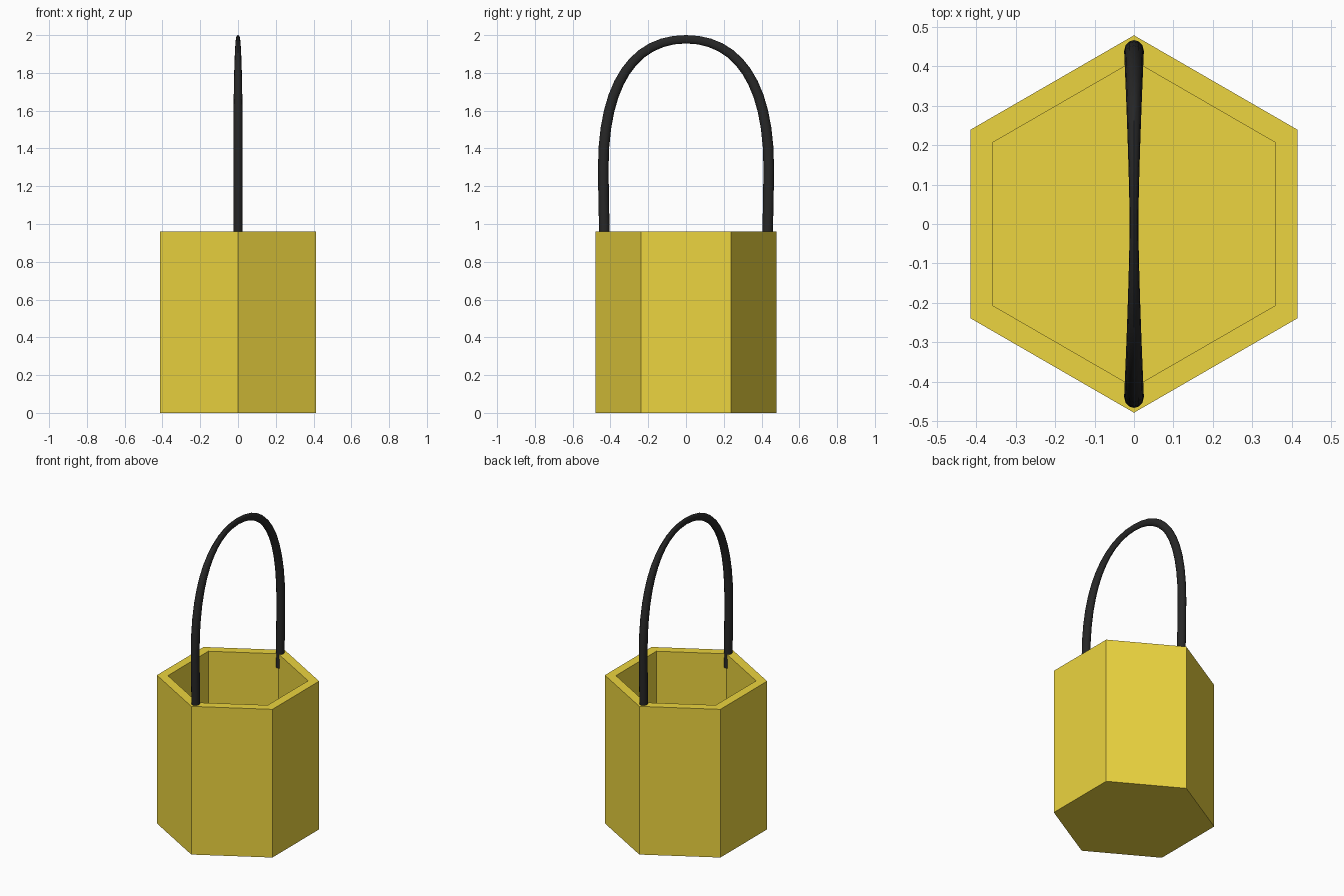
import bpy, bmesh, math
from mathutils import Vector

if "Cube" in bpy.data.objects:
    bpy.data.objects.remove(bpy.data.objects["Cube"])


def finish(bm, name, color):
    bmesh.ops.recalc_face_normals(bm, faces=bm.faces)
    me = bpy.data.meshes.new(name)
    bm.to_mesh(me)
    bm.free()
    ob = bpy.data.objects.new(name, me)
    bpy.context.collection.objects.link(ob)
    mat = bpy.data.materials.new(name + "_material")
    mat.diffuse_color = color
    mat.use_nodes = True
    mat.node_tree.nodes["Principled BSDF"].inputs["Base Color"].default_value = mat.diffuse_color
    me.materials.append(mat)
    return ob


def skin(bm, rings):
    """Join equal-length point rings into a capped closed surface."""
    rows = [[bm.verts.new(p) for p in ring] for ring in rings]
    n = len(rows[0])
    for a, b in zip(rows, rows[1:]):
        for i in range(n):
            j = (i + 1) % n
            bm.faces.new((a[i], a[j], b[j], b[i]))
    bm.faces.new(rows[0])
    bm.faces.new(rows[-1])


def hexagon(r, z):
    return [(r * math.sin(i * math.pi / 3), r * math.cos(i * math.pi / 3), z) for i in range(6)]


# Hexagonal bucket: outside wall, rim, inside wall, floor
bm = bmesh.new()
skin(bm, [hexagon(0.478, 0), hexagon(0.478, 0.96), hexagon(0.413, 0.96), hexagon(0.413, 0.06)])
finish(bm, "bucket", (0.84, 0.66, 0.05, 1))

# Handle centre line (y, z): slightly bowed leg, then a Bezier arch, mirrored
half = [(0.430, 0.87), (0.432, 0.96), (0.436, 1.13)]
ctrl = [(0.438, 1.3), (0.438, 1.75), (0.27, 1.978), (0, 1.978)]
for k in range(13):
    t = k / 12
    w = [(1 - t) ** 3, 3 * t * (1 - t) ** 2, 3 * t * t * (1 - t), t ** 3]
    half.append(tuple(sum(a * c[d] for a, c in zip(w, ctrl)) for d in (0, 1)))
path = [Vector((0, y, z)) for y, z in half]
path += [Vector((0, -p.y, p.z)) for p in reversed(path[:-1])]

# Tube that gets thinner towards the top
SIDES = 12
rings = []
for i, p in enumerate(path):
    tan = (path[min(i + 1, len(path) - 1)] - path[max(i - 1, 0)]).normalized()
    out = tan.cross(Vector((1, 0, 0)))
    f = min(1, max(0, abs(p.y) / 0.437)) ** 1.4
    rx, rn = 0.011 + 0.014 * f, 0.022 + 0.006 * f
    rings.append([p + Vector((rx * math.cos(a), 0, 0)) + out * rn * math.sin(a)
                  for a in (2 * math.pi * s / SIDES for s in range(SIDES))])
bm = bmesh.new()
skin(bm, rings)
handle = finish(bm, "handle", (0.02, 0.02, 0.02, 1))
bpy.context.view_layer.objects.active = handle
handle.select_set(True)
bpy.ops.object.shade_smooth_by_angle(angle=math.radians(40))
